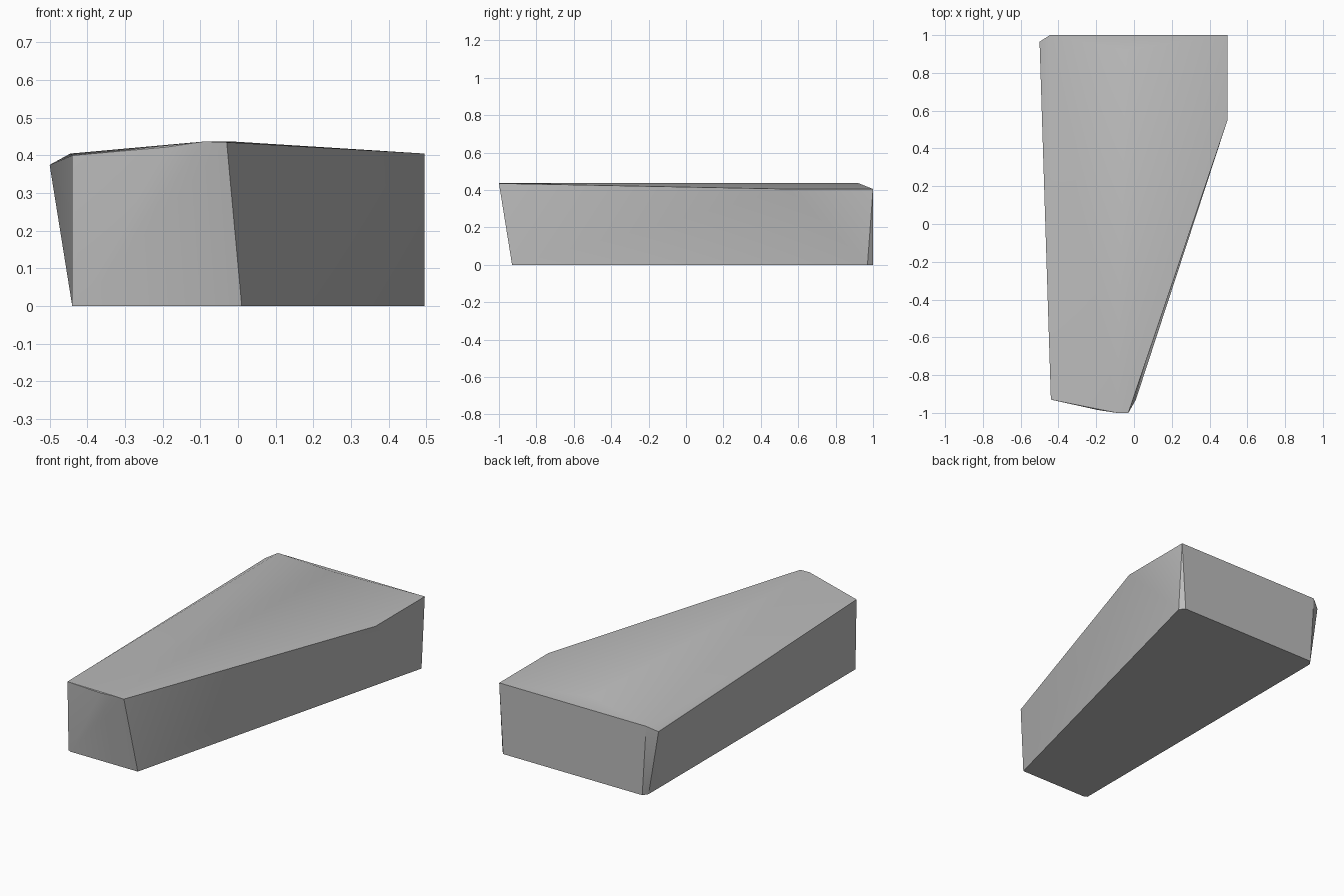
import bpy
import bmesh

cube = bpy.data.objects.get("Cube")
if cube:
    bpy.data.objects.remove(cube, do_unlink=True)

# Single grey material
grey = bpy.data.materials.new("mid grey")
grey.use_nodes = True
colour = (0.5, 0.5, 0.5, 1)
grey.diffuse_color = colour
grey.node_tree.nodes["Principled BSDF"].inputs["Base Color"].default_value = colour

# Base outline, with small cut corners
base = [(-0.44, -0.92), (-0.42, -0.93), (0.01, -0.93),
        (0.495, 0.97), (0.47, 1), (-0.42, 1), (-0.44, 0.97)]
corners = [(x, y, 0) for x, y in base]

# Upper rim, running round from the front right
corners += [(-0.44, -0.93, 0.4), (-0.19, -0.985, 0.422),
            (0.495, 0.55, 0.405), (0.495, 1, 0.405),
            (-0.445, 1, 0.405), (-0.5, 0.965, 0.375)]

# Raised ridge along the top
corners += [(-0.09, -1, 0.437), (-0.03, -1, 0.435),
            (-0.04, 0.92, 0.437), (-0.015, 0.92, 0.437)]

# Tapered block wrapped around the corners
bm = bmesh.new()
for co in corners:
    bm.verts.new(co)
bmesh.ops.convex_hull(bm, input=bm.verts)
bmesh.ops.delete(bm, geom=[v for v in bm.verts if not v.link_faces], context='VERTS')
bmesh.ops.recalc_face_normals(bm, faces=bm.faces)
mesh = bpy.data.meshes.new("tapered_block")
bm.to_mesh(mesh)
bm.free()
mesh.materials.append(grey)

block = bpy.data.objects.new("tapered_block", mesh)
bpy.context.collection.objects.link(block)
bpy.ops.object.select_all(action='DESELECT')
block.select_set(True)
bpy.context.view_layer.objects.active = block
bpy.ops.object.shade_smooth_by_angle(angle=0.52)
